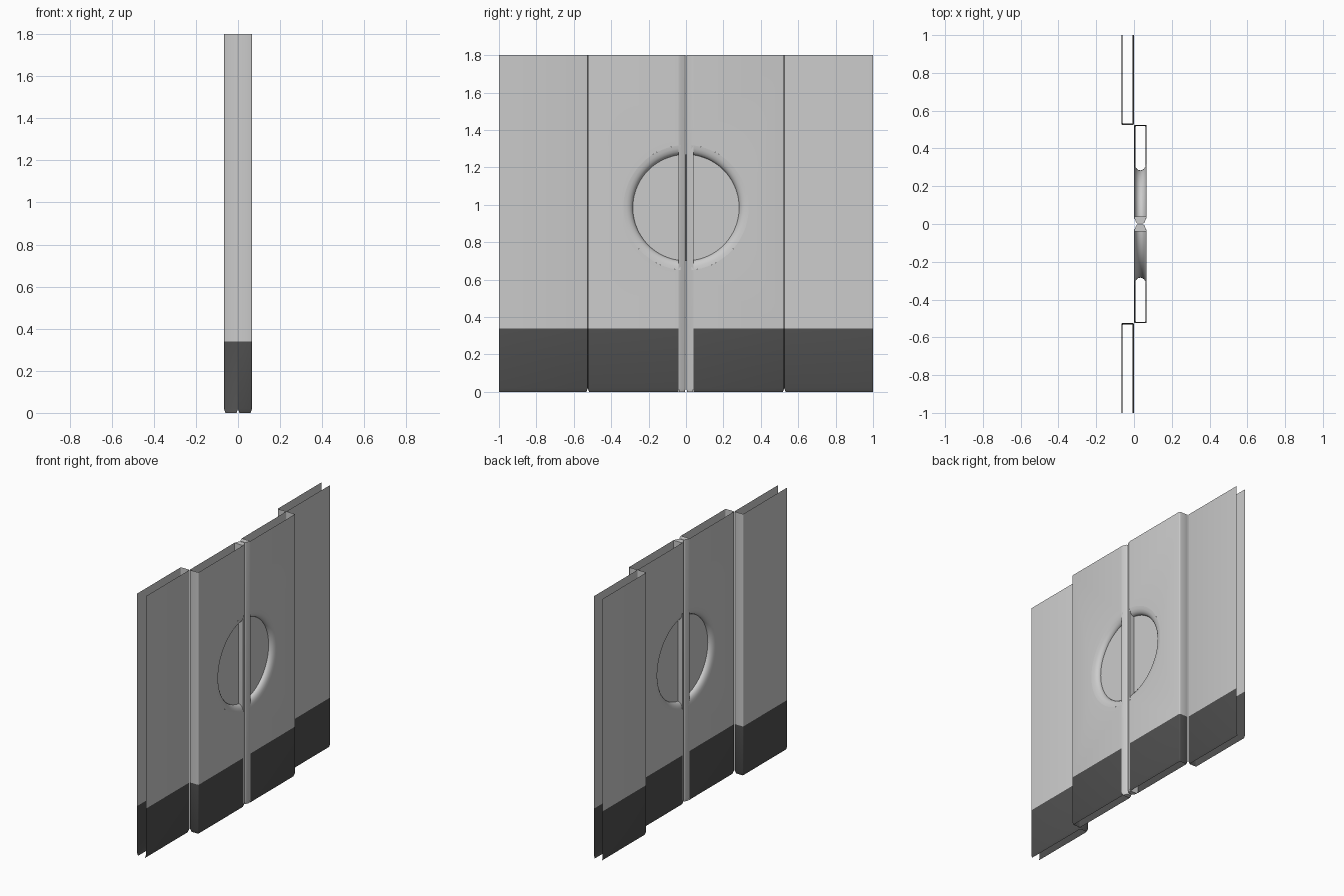
import bpy, bmesh, math

if "Cube" in bpy.data.objects:
    bpy.data.objects.remove(bpy.data.objects["Cube"])

D = 0.067          # shell depth
H = 1.8            # height
KICK = 0.34        # top of the dark kick band
STEP = 0.525       # where the leaves meet the side walls
STILE = 0.04       # half width of the meeting stile
CZ, R = 0.985, 0.335   # window centre height and rim radius

dark = bpy.data.materials.new("dark_band")
dark.diffuse_color = (0.08, 0.08, 0.08, 1)
dark.use_nodes = True
dark.node_tree.nodes["Principled BSDF"].inputs["Base Color"].default_value = dark.diffuse_color


def finish(name, bm, mat=None, smooth=True):
    bmesh.ops.remove_doubles(bm, verts=bm.verts, dist=1e-5)
    bmesh.ops.recalc_face_normals(bm, faces=bm.faces)
    me = bpy.data.meshes.new(name)
    bm.to_mesh(me)
    bm.free()
    ob = bpy.data.objects.new(name, me)
    bpy.context.collection.objects.link(ob)
    if mat:
        me.materials.append(mat)
    if smooth:
        bpy.context.view_layer.objects.active = ob
        ob.select_set(True)
        bpy.ops.object.shade_smooth_by_angle(angle=math.radians(35))
        ob.select_set(False)
    return ob


def loft(bm, rows, closed=False):
    vs = [[bm.verts.new(p) for p in row] for row in rows]
    n = len(vs[0])
    for a, b in zip(vs, vs[1:]):
        for i in range(n if closed else n - 1):
            j = (i + 1) % n
            bm.faces.new((a[i], a[j], b[j], b[i]))
    return vs


def end_cap(x0, x1, inward, r=0.006):
    """Rounded closing edge at STEP; inward = y direction of the shell body."""
    pts = []
    for cx, a0, a1 in ((x0 + r, 180, 90), (x1 - r, 90, 0)):
        for k in range(4):
            a = math.radians(a0 + (a1 - a0) * k / 3)
            pts.append((cx + r * math.cos(a), STEP + inward * r * (1 - math.sin(a))))
    return pts


def shell_row(prof, s, z, inward=0, xm=0):
    """One horizontal section; inward != 0 draws it in for the bottom edge."""
    row = []
    for x, y in prof:
        if inward:
            x = xm + (x - xm) * 0.8
            if abs(y - STEP) < 0.01:
                y += inward * 0.007
        row.append((x, s * y, z))
    return row


def kick(name, prof, s, inward, xm):
    bm = bmesh.new()
    loft(bm, [shell_row(prof, s, 0, inward, xm), shell_row(prof, s, 0.02),
              shell_row(prof, s, KICK)])
    finish(name, bm, dark)


for s, side in ((-1, "left"), (1, "right")):
    # fixed side wall, open at its outer end
    cap = end_cap(-D, 0, 1)
    wall = [(-D, 1)] + cap + [(0, 1)]
    kick("side_wall_kick_" + side, wall, s, 1, -D / 2)
    bm = bmesh.new()
    loft(bm, [shell_row(wall, s, KICK), shell_row(wall, s, H)])
    finish("side_wall_" + side, bm)

    # door leaf with half-round window opening in both skins
    cap = end_cap(0, D, -1)
    leaf = [(0, STILE)] + cap + [(D, STILE)]
    kick("door_kick_" + side, leaf, s, -1, D / 2)
    bm = bmesh.new()
    loft(bm, [shell_row(cap, s, KICK), shell_row(cap, s, H)])
    a0 = math.acos(STILE / R)
    arc = [-a0 + 2 * a0 * k / 48 for k in range(49)]
    ye = cap[0][1]
    outline = [(STILE, KICK)] + [(R * math.cos(a), CZ + R * math.sin(a)) for a in arc]
    outline += [(STILE, H), (ye, H), (ye, KICK)]
    for x in (0, D):
        bm.faces.new([bm.verts.new((x, s * y, z)) for y, z in outline])
    finish("door_leaf_" + side, bm)

    # flared window lining
    half = [(0, R), (0.002, 0.318), (0.007, 0.303), (0.015, 0.292), (0.024, 0.286)]
    prof = half + [(D / 2, 0.284)] + [(D - x, r) for x, r in reversed(half)]
    bm = bmesh.new()
    rows = []
    for k in range(49):
        t = -1 + 2 * k / 48
        row = []
        for x, r in prof:
            a = t * math.acos(0.03 / r)
            row.append((x, s * r * math.cos(a), CZ + r * math.sin(a)))
        rows.append(row)
    loft(bm, rows)
    finish("window_lining_" + side, bm)

    # meeting stile with soft waisted edge
    edge = [(D, STILE), (D - 0.002, 0.031), (D - 0.006, 0.022),
            (D - 0.010, 0.012), (D - 0.013, 0.006), (D - 0.020, 0.002)]
    prof = edge + [(D - x, y) for x, y in reversed(edge)]
    bm = bmesh.new()
    low = [(D / 2 + (x - D / 2) * 0.8, s * (0.022 + (y - 0.022) * 0.8), 0) for x, y in prof]
    vs = loft(bm, [low] + [[(x, s * y, z) for x, y in prof] for z in (0.02, H)], True)
    bm.faces.new(vs[0])
    bm.faces.new(vs[-1])
    finish("meeting_stile_" + side, bm)

# window pane
bm = bmesh.new()
bm.faces.new([bm.verts.new((D / 2, 0.285 * math.cos(k * math.pi / 48),
                            CZ + 0.285 * math.sin(k * math.pi / 48))) for k in range(96)])
finish("window_pane", bm, smooth=False)
